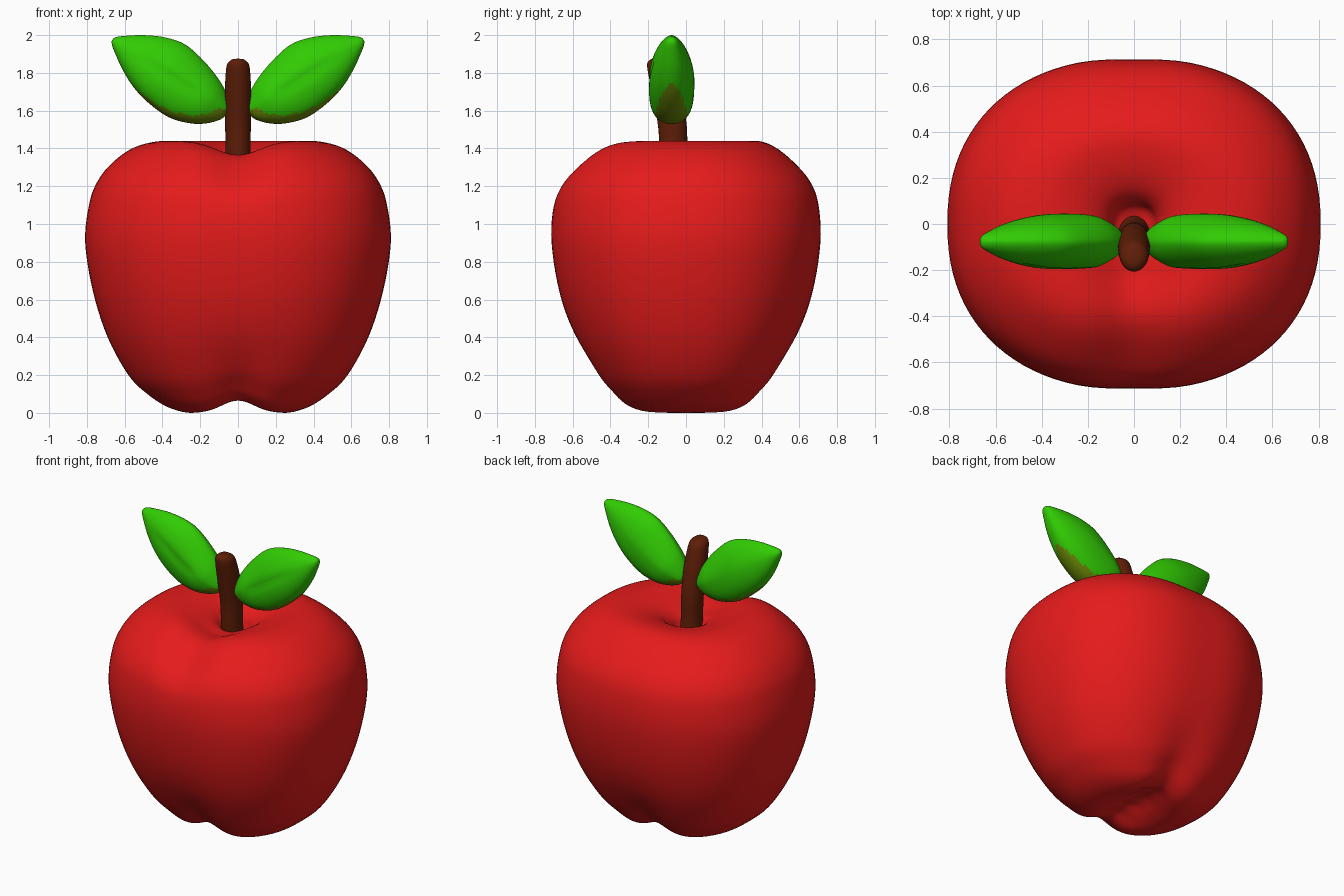
import bpy, bmesh, math
from mathutils import Vector

if "Cube" in bpy.data.objects:
    bpy.data.objects.remove(bpy.data.objects["Cube"])


def material(name, rgb):
    m = bpy.data.materials.new(name)
    m.diffuse_color = (*rgb, 1)
    m.use_nodes = True
    m.node_tree.nodes["Principled BSDF"].inputs["Base Color"].default_value = m.diffuse_color
    return m


RED = material("apple red", (0.79, 0.011, 0.011))
BROWN = material("stem brown", (0.112, 0.013, 0.002))
GREEN = material("leaf green", (0.031, 0.60, 0.001))
OLIVE = material("olive underside", (0.15, 0.25, 0.002))


def spline(pts, steps):
    """Catmull-Rom curve through tuples of any size."""
    p = [pts[0]] + list(pts) + [pts[-1]]
    out = []
    for i in range(1, len(p) - 2):
        for s in range(steps):
            t = s / steps
            out.append([0.5 * (2 * b + (c - a) * t + (2 * a - 5 * b + 4 * c - d) * t * t
                        + (3 * b - a - 3 * c + d) * t ** 3)
                        for a, b, c, d in zip(p[i - 1], p[i], p[i + 1], p[i + 2])])
    return out + [list(pts[-1])]


def oval(a, n):
    """Point on a unit superellipse with exponent n."""
    c, s = math.cos(a), math.sin(a)
    return (math.copysign(abs(c) ** (2 / n), c), math.copysign(abs(s) ** (2 / n), s))


def loft(name, rings, mats):
    """Skin a list of rings and cap both ends."""
    bm = bmesh.new()
    loops = [[bm.verts.new(co) for co in r] for r in rings]
    n = len(loops[0])
    for a, b in zip(loops, loops[1:]):
        for i in range(n):
            j = (i + 1) % n
            bm.faces.new((a[i], a[j], b[j], b[i]))
    for end in (loops[0], loops[-1]):
        mid = bm.verts.new(sum((v.co for v in end), Vector()) / n)
        for i in range(n):
            bm.faces.new((end[i], end[(i + 1) % n], mid))
    bmesh.ops.recalc_face_normals(bm, faces=bm.faces)
    me = bpy.data.meshes.new(name)
    bm.to_mesh(me)
    bm.free()
    for m in mats:
        me.materials.append(m)
    for f in me.polygons:
        f.use_smooth = True
    ob = bpy.data.objects.new(name, me)
    bpy.context.collection.objects.link(ob)
    return ob


def fade(v, lo, hi):
    t = min(1, max(0, (v - lo) / (hi - lo)))
    return t * t * (3 - 2 * t)


# Apple body: (half width x, half width y, z) from bottom dimple to top dimple
profile = [(0.01, 0.01, 0.09), (0.07, 0.07, 0.072), (0.15, 0.15, 0.025), (0.25, 0.25, 0.0),
           (0.37, 0.335, 0.03), (0.48, 0.405, 0.1), (0.58, 0.485, 0.2), (0.69, 0.595, 0.4),
           (0.767, 0.678, 0.64), (0.809, 0.72, 0.9), (0.789, 0.71, 1.1), (0.747, 0.668, 1.22),
           (0.67, 0.585, 1.32), (0.55, 0.48, 1.405), (0.40, 0.38, 1.44), (0.27, 0.26, 1.425),
           (0.17, 0.16, 1.385), (0.11, 0.105, 1.33), (0.08, 0.075, 1.26), (0.01, 0.01, 1.23)]
rings = []
for rx, ry, z in spline(profile, 5):
    ring = []
    for i in range(96):
        c, s = oval(2 * math.pi * i / 96, 2.25)
        x, y = rx * c, ry * s
        # faint vertical groove, groove under the base, dip in the front of the top rim
        y *= 1 - 0.012 * math.exp(-(x / 0.16) ** 2)
        wide = 0.12 + 0.12 * fade(z, 0.05, 0.5)
        lift = 0.065 * math.exp(-(x / wide) ** 2) * (1 - fade(z, 0.0, 0.6)) * fade(abs(y), 0, 0.2)
        dip = 0.075 * math.exp(-(x / 0.16) ** 2) * fade(z, 0.95, 1.42) * fade(-y, 0.03, 0.25)
        ring.append((x, y, max(0, z) + lift - dip))
    rings.append(ring)
loft("apple_body", rings, [RED])

# Stem: leaning forward, rounded top
stem = [(-0.03, 1.20, 0.07), (-0.055, 1.28, 0.068), (-0.066, 1.38, 0.066), (-0.072, 1.52, 0.068),
        (-0.10, 1.68, 0.070), (-0.132, 1.81, 0.064), (-0.142, 1.852, 0.054), (-0.146, 1.872, 0.030)]
rings = []
for y, z, r in spline(stem, 4):
    rings.append([(r * math.cos(a), y + 1.12 * r * math.sin(a),
                   z - 0.1 * r * math.sin(a) * fade(z, 1.4, 1.8))
                  for a in (2 * math.pi * i / 32 for i in range(32))])
loft("stem", rings, [BROWN])

# Leaves: (distance along axis, upper half width, lower half width, half thickness)
sections = [(-0.015, 0.025, 0.03, 0.03), (0.0, 0.05, 0.06, 0.055), (0.05, 0.088, 0.112, 0.085),
            (0.12, 0.125, 0.155, 0.112), (0.23, 0.162, 0.188, 0.121), (0.36, 0.184, 0.182, 0.119),
            (0.47, 0.160, 0.155, 0.103), (0.57, 0.112, 0.108, 0.077), (0.65, 0.058, 0.056, 0.047),
            (0.69, 0.026, 0.026, 0.028), (0.703, 0.008, 0.008, 0.012)]
base = Vector((0.07, -0.077, 1.60))
axis = Vector((0.845, 0, 0.535))
side = Vector((-0.535, 0, 0.845))
for name, sx in (("right_leaf", 1), ("left_leaf", -1)):
    rings = []
    for t, up, low, thick in spline(sections, 4):
        ring = []
        for i in range(48):
            a = 2 * math.pi * i / 48
            # sharper upper edge, fuller lower edge
            c, s = oval(a, 1.65 if math.sin(a) > 0 else 2.3)
            n = s * (up if s > 0 else low)
            y = c * thick
            if c < 0:  # vein crease on the front
                y *= 1 - 0.08 * math.exp(-(n / 0.025) ** 2) * fade(t, 0.1, 0.25) * (1 - fade(t, 0.4, 0.6))
            p = base + axis * t + side * n
            ring.append((sx * p.x, p.y + y, p.z))
        rings.append(ring)
    leaf = loft(name, rings, [GREEN, OLIVE])
    for f in leaf.data.polygons:  # olive dome on the low underside
        reach = max(0, 1 - (f.center.z - 1.55) / 0.19)
        if f.normal.z < -0.2 and abs(f.center.y - base.y) < 0.095 * math.sqrt(reach):
            f.material_index = 1
